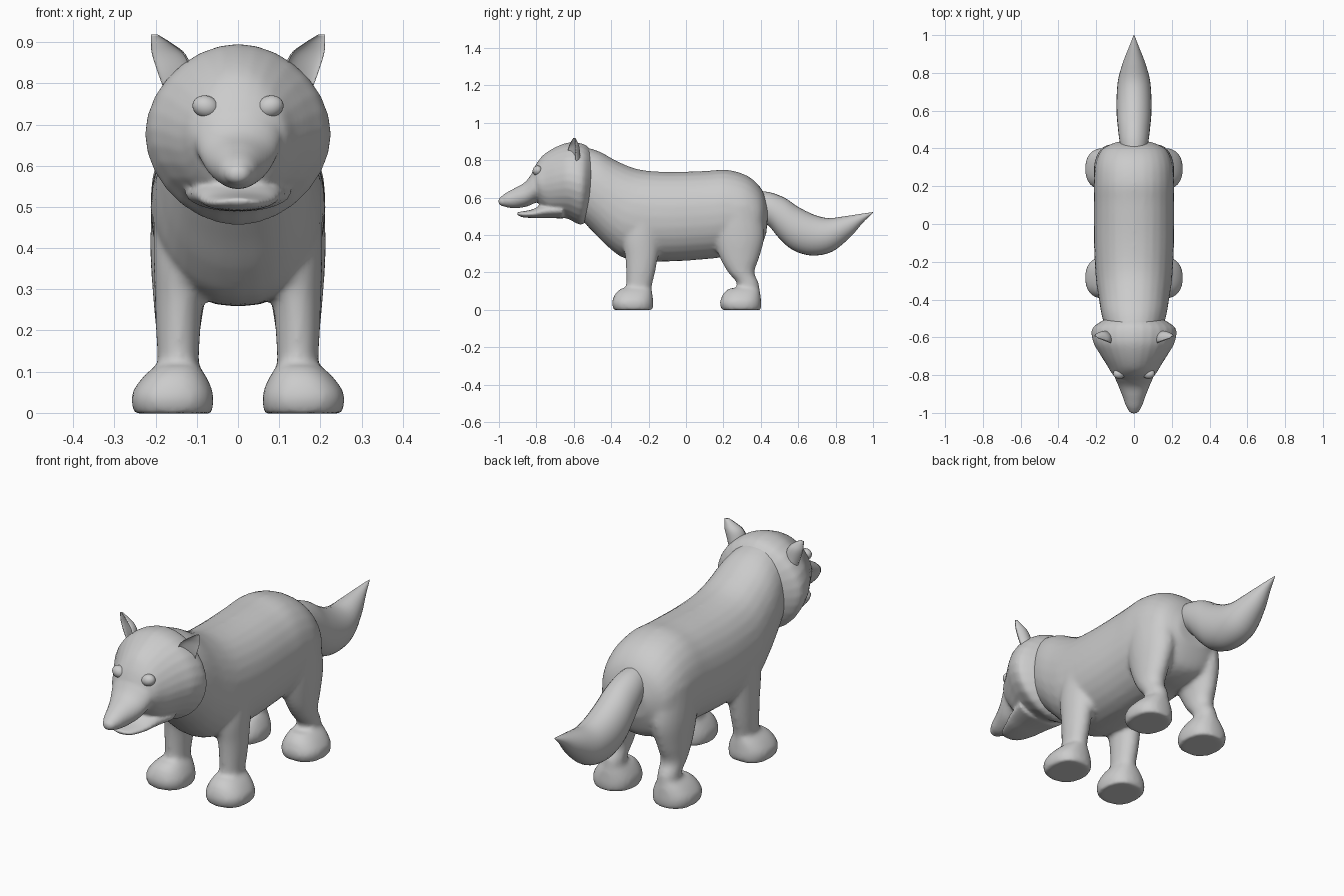
import bpy, bmesh, math
from mathutils import Vector, Matrix

grey = bpy.data.materials.new("plain grey")
grey.diffuse_color = (0.6, 0.6, 0.6, 1)


def spline(a, b, c, d, t):
    return 0.5 * (2*b + (c-a)*t + (2*a-5*b+4*c-d)*t*t + (3*b-a-3*c+d)*t**3)


def loft(bm, sections, side=1, power=1.0, dent=0.0, sides=28, steps=4):
    """Section: front/top (y, z), back/bottom (y, z), centre x, half width."""
    n = len(sections)
    full = []
    for i in range(n - 1):
        quad = [sections[min(max(i + k, 0), n - 1)] for k in (-1, 0, 1, 2)]
        for s in range(steps):
            full.append([spline(*v, s / steps) for v in zip(*quad)])
    full.append(sections[-1])
    rings = []
    for y0, z0, y1, z1, x, w in full:
        centre = Vector((side * x, (y0 + y1) / 2, (z0 + z1) / 2))
        u = Vector((0, (y0 - y1) / 2, (z0 - z1) / 2))
        v = Vector((side * w, 0, 0))
        a0 = 0.45
        ring = []
        for k in range(sides):
            a = math.tau * k / sides
            c, s = math.cos(a), math.sin(a)
            p = centre + u * math.copysign(abs(c)**power, c) + v * math.copysign(abs(s)**power, s)
            p -= dent * max(0, math.cos(a - a0)) * (u * math.cos(a0) + v * math.sin(a0))
            ring.append(bm.verts.new(p))
        rings.append(ring)
    for r, q in zip(rings, rings[1:]):
        for k in range(sides):
            j = (k + 1) % sides
            bm.faces.new((r[k], r[j], q[j], q[k]))
    bm.faces.new(rings[0][::-1])
    bm.faces.new(rings[-1])


def ball(bm, pos, size, turn=0):
    m = Matrix.Translation(pos) @ Matrix.Rotation(turn, 4, 'Y') @ Matrix.Diagonal((*size, 1))
    bmesh.ops.create_uvsphere(bm, u_segments=24, v_segments=14, radius=1, matrix=m)


def finish(name, bm, voxel=0, smooth=0):
    bmesh.ops.recalc_face_normals(bm, faces=bm.faces)
    for f in bm.faces:
        f.smooth = True
    mesh = bpy.data.meshes.new(name)
    bm.to_mesh(mesh)
    bm.free()
    mesh.materials.append(grey)
    ob = bpy.data.objects.new(name, mesh)
    bpy.context.collection.objects.link(ob)
    if voxel:
        # fuse overlapping volumes into one flowing skin
        r = ob.modifiers.new("fuse", 'REMESH')
        r.mode, r.voxel_size, r.use_smooth_shade = 'VOXEL', voxel, True
        s = ob.modifiers.new("soften", 'SMOOTH')
        s.factor, s.iterations = 0.5, smooth
    return ob


# torso with legs and paws
bm = bmesh.new()
loft(bm, [(-.54, .87, -.58, .50, 0, .15), (-.46, .845, -.50, .42, 0, .172),
          (-.36, .79, -.41, .33, 0, .188), (-.25, .75, -.31, .27, 0, .203),
          (-.10, .737, -.10, .258, 0, .212), (.10, .742, .10, .27, 0, .212),
          (.22, .748, .20, .28, 0, .212), (.33, .715, .30, .28, 0, .205),
          (.405, .645, .385, .31, 0, .17), (.44, .55, .43, .41, 0, .09)], power=0.92)
front_leg = [(-.32, .52, -.10, .52, .12, .085), (-.34, .38, -.13, .38, .13, .075),
             (-.325, .28, -.15, .28, .142, .060), (-.32, .20, -.165, .20, .145, .054),
             (-.32, .12, -.183, .12, .145, .050), (-.325, .06, -.185, .06, .145, .052)]
hind_leg = [(.12, .56, .40, .56, .12, .088), (.14, .40, .42, .40, .13, .083),
            (.18, .28, .392, .28, .142, .064), (.225, .20, .366, .20, .145, .054),
            (.272, .14, .39, .14, .145, .050), (.275, .06, .395, .06, .145, .052)]
for side in (1, -1):
    loft(bm, front_leg, side)
    loft(bm, hind_leg, side)
    for y in (0, .577):
        loft(bm, [(y-.345, .115, y-.185, .115, .147, .052), (y-.375, .09, y-.180, .09, .153, .075),
                  (y-.392, .055, y-.176, .055, .158, .096), (y-.396, .028, y-.174, .028, .159, .100),
                  (y-.385, -.002, y-.178, -.002, .158, .094)], side, power=0.85)
finish("body", bm, 0.011, 7)

# head: skull with cheek ruff, muzzle, jaw and nose
bm = bmesh.new()
loft(bm, [(-.50, .845, -.52, .48, 0, .165), (-.545, .885, -.565, .455, 0, .222),
          (-.62, .895, -.63, .485, 0, .216), (-.69, .873, -.68, .495, 0, .183),
          (-.76, .83, -.74, .51, 0, .142), (-.80, .78, -.79, .57, 0, .114),
          (-.825, .73, -.82, .63, 0, .07)], power=1.06)
loft(bm, [(-.72, .80, -.72, .56, 0, .12), (-.80, .755, -.79, .575, 0, .108),
          (-.86, .683, -.85, .552, 0, .084), (-.92, .648, -.91, .543, 0, .060),
          (-.97, .62, -.96, .548, 0, .042), (-.995, .598, -.985, .562, 0, .022)])
loft(bm, [(-.66, .58, -.66, .488, 0, .13), (-.76, .565, -.74, .490, 0, .105),
          (-.82, .537, -.80, .490, 0, .085), (-.88, .525, -.87, .494, 0, .056),
          (-.906, .522, -.90, .505, 0, .025)])
ball(bm, (0, -.975, .58), (.034, .029, .027))
finish("head", bm, 0.0075, 4)

# cupped ears
bm = bmesh.new()
for side in (1, -1):
    loft(bm, [(-.645, .77, -.56, .77, .143, .034), (-.66, .82, -.565, .82, .153, .044),
              (-.65, .87, -.57, .87, .170, .043), (-.63, .897, -.58, .897, .187, .027),
              (-.608, .918, -.59, .918, .203, .009)], side, dent=1.35)
finish("ears", bm)

# eyes
bm = bmesh.new()
for side in (1, -1):
    ball(bm, (side * .078, -.793, .743), (.033, .027, .027), -side * 0.3)
finish("eyes", bm)

# tail
bm = bmesh.new()
loft(bm, [(.40, .635, .40, .48, 0, .07), (.46, .625, .45, .44, 0, .079), (.53, .597, .50, .38, 0, .086),
          (.60, .55, .57, .32, 0, .092), (.68, .51, .67, .29, 0, .092),
          (.76, .49, .78, .31, 0, .083), (.85, .50, .88, .39, 0, .055),
          (.93, .512, .945, .465, 0, .026), (1.0, .522, 1.0, .518, 0, .002)])
finish("tail", bm)
